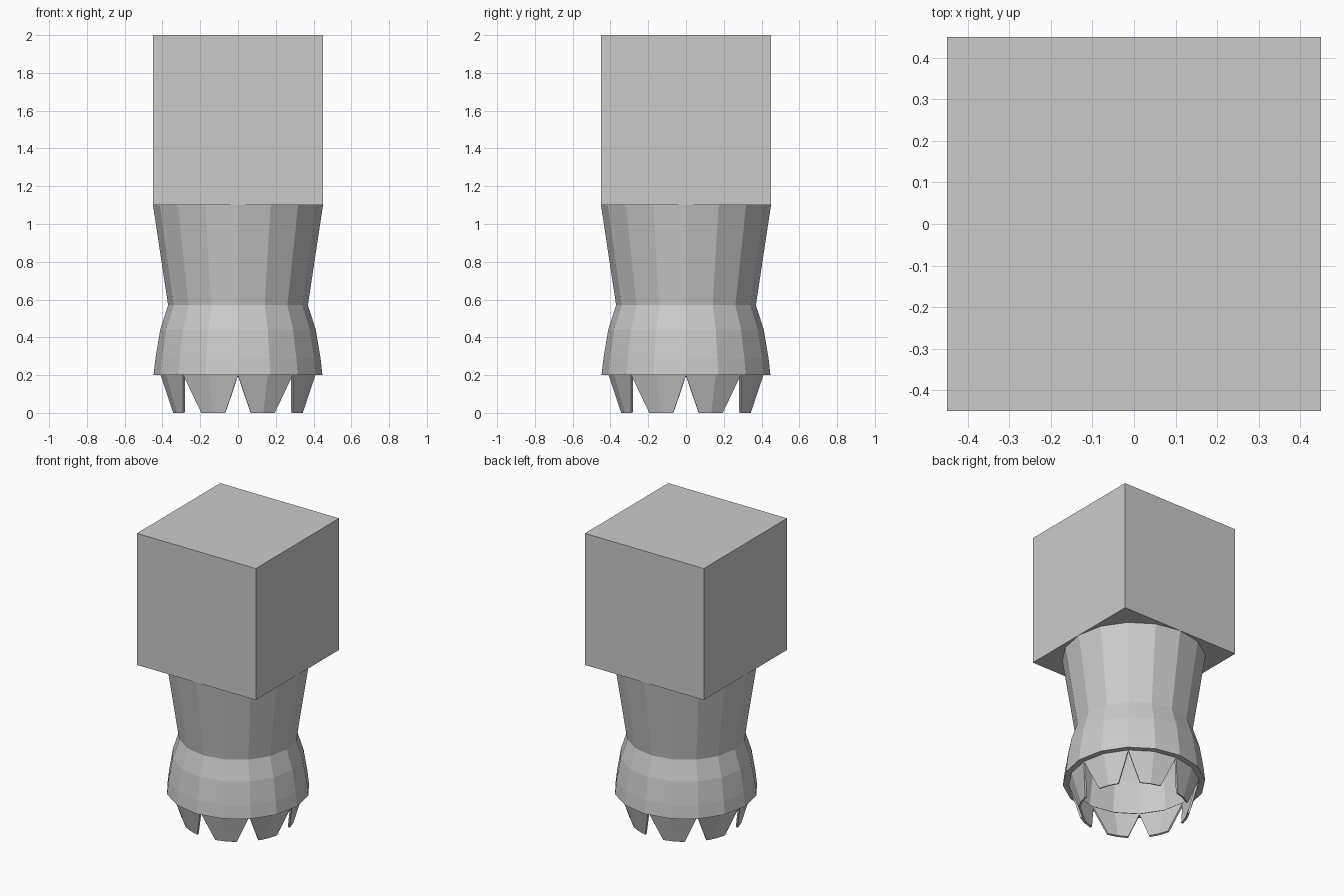
import bpy, bmesh
from math import sin, cos, radians

cube = bpy.data.objects.get("Cube")
if cube:
    bpy.data.objects.remove(cube, do_unlink=True)

grey = bpy.data.materials.new("light grey")
grey.use_nodes = True
colour = (0.6, 0.6, 0.6, 1)
grey.diffuse_color = colour
grey.node_tree.nodes["Principled BSDF"].inputs["Base Color"].default_value = colour

SIDES = 16
STEP = 360 / SIDES
WALL = 0.013


def polar(r, angle, z):
    a = radians(angle)
    return (r * cos(a), r * sin(a), z)


def add_object(name, bm, wall=0):
    bmesh.ops.remove_doubles(bm, verts=bm.verts, dist=0.0001)
    mesh = bpy.data.meshes.new(name)
    bm.to_mesh(mesh)
    bm.free()
    mesh.materials.append(grey)
    obj = bpy.data.objects.new(name, mesh)
    bpy.context.collection.objects.link(obj)
    if wall:
        solid = obj.modifiers.new("wall", "SOLIDIFY")
        solid.thickness = wall
        solid.offset = -1
    return obj


def quad(bm, *points):
    bm.faces.new([bm.verts.new(p) for p in points])


# Cube head
bm = bmesh.new()
bmesh.ops.create_cube(bm, size=0.9)
head = add_object("cube_head", bm)
head.location.z = 1.55

# Hollow body: flared collar, narrow waist, swelling skirt and inward ledge
profile = [(0.41, 0.2), (0.447, 0.2), (0.437, 0.29), (0.412, 0.44),
           (0.37, 0.57), (0.45, 1.1)]
bm = bmesh.new()
for i in range(SIDES):
    a, b = i * STEP, (i + 1) * STEP
    for (r0, z0), (r1, z1) in zip(profile, profile[1:]):
        quad(bm, polar(r0, a, z0), polar(r0, b, z0),
             polar(r1, b, z1), polar(r1, a, z1))
add_object("body_shell", bm, WALL)

# Ring of eight tapered teeth, each folded along its middle
for i in range(SIDES // 2):
    bm = bmesh.new()
    mid = (2 * i + 1) * STEP
    for side in (-1, 1):
        pts = [polar(0.35, mid, 0), polar(0.35, mid + side * STEP / 2, 0),
               polar(0.41, mid + side * STEP, 0.2), polar(0.41, mid, 0.2)]
        quad(bm, *(pts if side > 0 else pts[::-1]))
    add_object(f"tooth_{i + 1}", bm, WALL)
